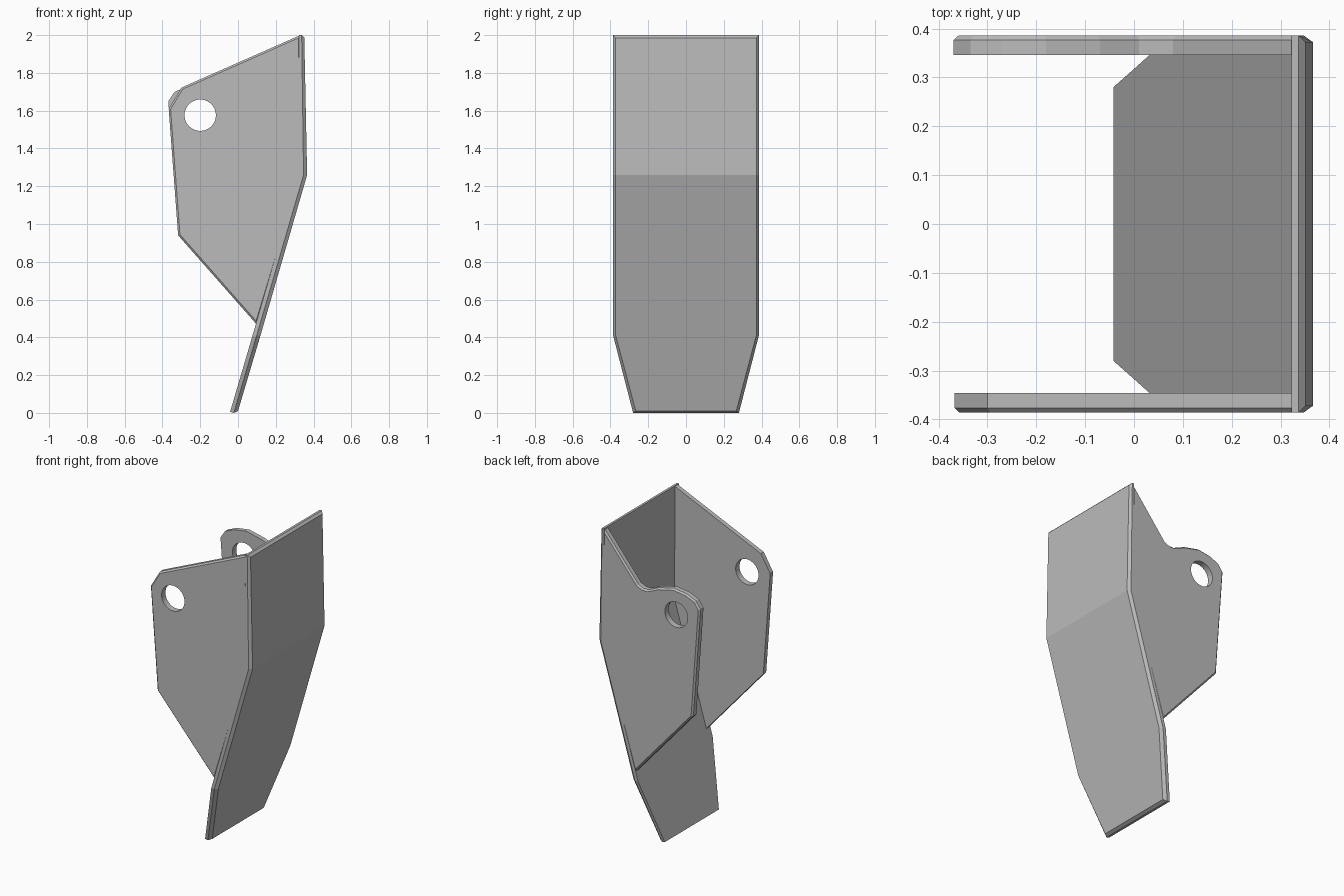
import bpy, bmesh
from mathutils import Matrix, Vector

if "Cube" in bpy.data.objects:
    bpy.data.objects.remove(bpy.data.objects["Cube"], do_unlink=True)

HALF = 0.386    # half the overall width
PLATE = 0.04    # side plate thickness
BEVEL = 0.01    # chamfer on the outer rims

grey = bpy.data.materials.new("plain grey")
grey.use_nodes = True
grey.diffuse_color = (0.5, 0.5, 0.5, 1)
grey.node_tree.nodes["Principled BSDF"].inputs["Base Color"].default_value = (0.5, 0.5, 0.5, 1)


def make_object(name, bm):
    bmesh.ops.recalc_face_normals(bm, faces=bm.faces)
    mesh = bpy.data.meshes.new(name)
    bm.to_mesh(mesh)
    bm.free()
    mesh.materials.append(grey)
    obj = bpy.data.objects.new(name, mesh)
    bpy.context.collection.objects.link(obj)
    return obj


def bent_panel():
    # Each station: inner, rim and outer points (x, z), then half width
    stations = [
        ((-0.042, 0.005), (-0.022, 0.0), (0.0, 0.01), 0.28),
        ((0.077, 0.41), (0.099, 0.41), (0.119, 0.41), HALF),
        ((0.325, 1.26), (0.347, 1.26), (0.366, 1.26), HALF),
        ((0.322, 2.0), (0.337, 2.0), (0.351, 1.986), HALF),
    ]
    bm = bmesh.new()
    rings = []
    for inner, rim, outer, w in stations:
        half = [(inner, w), (rim, w), (outer, w - 0.014)]
        points = [(p, -y) for p, y in half] + [(p, y) for p, y in reversed(half)]
        rings.append([bm.verts.new((p[0], y, p[1])) for p, y in points])
    for a, b in zip(rings, rings[1:]):
        for i in range(6):
            j = (i + 1) % 6
            bm.faces.new((a[i], a[j], b[j], b[i]))
    # End caps with a chamfer strip on the outer edge
    for r in (rings[0], rings[-1]):
        bm.faces.new((r[0], r[1], r[4], r[5]))
        bm.faces.new((r[1], r[2], r[3], r[4]))
    return make_object("bent_panel", bm)


def side_plate(name, top_edge, side):
    # Outline: shared lower edges plus the given top edge
    outline = top_edge + [(-0.317, 0.94), (0.10, 0.467), (0.34, 1.26)]
    bm = bmesh.new()
    start = side * (HALF - PLATE)
    face = bm.faces.new([bm.verts.new((x, start, z)) for x, z in outline])
    out = bmesh.ops.extrude_face_region(bm, geom=[face], use_keep_orig=True)
    moved = [v for v in out["geom"] if isinstance(v, bmesh.types.BMVert)]
    bmesh.ops.translate(bm, verts=moved, vec=Vector((0, side * (PLATE - BEVEL), 0)))
    bmesh.ops.recalc_face_normals(bm, faces=bm.faces)
    outside = max(bm.faces, key=lambda f: side * f.calc_center_median().y)
    bmesh.ops.inset_individual(bm, faces=[outside], thickness=BEVEL,
                               depth=BEVEL, use_even_offset=True)
    plate = make_object(name, bm)

    # Pin hole
    cut = bmesh.new()
    bmesh.ops.create_cone(cut, cap_ends=True, segments=40, radius1=0.083, radius2=0.083, depth=0.3,
                          matrix=Matrix.Translation((-0.2, side * HALF, 1.576))
                          @ Matrix.Rotation(1.5707963, 4, 'X'))
    cutter = make_object("hole_cutter", cut)
    cutter.hide_render = True
    mod = plate.modifiers.new("pin_hole", 'BOOLEAN')
    mod.object = cutter
    mod.operation = 'DIFFERENCE'
    mod.solver = 'EXACT'
    bpy.context.view_layer.objects.active = plate
    bpy.ops.object.modifier_apply(modifier=mod.name)
    bpy.data.objects.remove(cutter, do_unlink=True)


bent_panel()
# Straight-topped plate at the front
side_plate("front_side_plate", [(0.33, 2.0), (-0.30, 1.722), (-0.367, 1.61)], -1)
# Plate at the back with a dipped top and a rounded lug round the hole
side_plate("back_side_plate", [(0.33, 2.0), (0.08, 1.695), (0.045, 1.68), (0.01, 1.68),
                               (-0.07, 1.715), (-0.18, 1.74), (-0.27, 1.727),
                               (-0.335, 1.70), (-0.369, 1.65)], 1)
